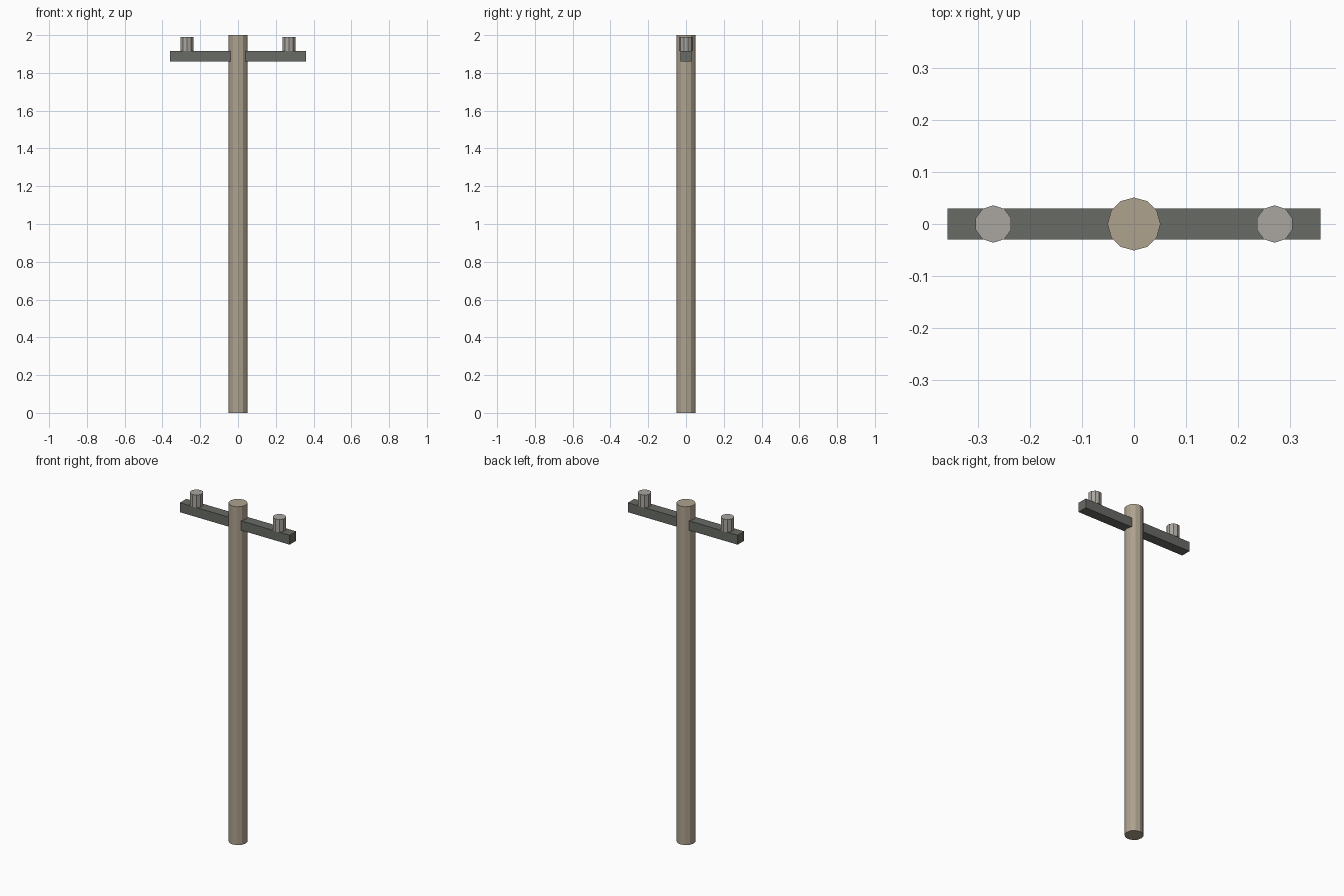
import bpy

if "Cube" in bpy.data.objects:
    bpy.data.objects.remove(bpy.data.objects["Cube"])


def paint(obj, name, color):
    mat = bpy.data.materials.get(name) or bpy.data.materials.new(name)
    mat.diffuse_color = (*color, 1)
    mat.use_nodes = True
    mat.node_tree.nodes["Principled BSDF"].inputs["Base Color"].default_value = mat.diffuse_color
    obj.data.materials.append(mat)


def cylinder(name, sides, radius, x, z0, z1):
    bpy.ops.mesh.primitive_cylinder_add(
        vertices=sides, radius=radius, depth=z1 - z0, location=(x, 0, (z0 + z1) / 2))
    obj = bpy.context.object
    obj.name = name
    return obj


ARM_BOTTOM, ARM_TOP = 1.86, 1.916

# Upright pole
pole = cylinder("pole", 12, 0.051, 0, 0, 2)
paint(pole, "weathered_wood", (0.42, 0.36, 0.27))

# Crossarm running through the pole
bpy.ops.mesh.primitive_cube_add(size=1, location=(0, 0, (ARM_BOTTOM + ARM_TOP) / 2))
arm = bpy.context.object
arm.name = "crossarm"
arm.scale = (0.718, 0.06, ARM_TOP - ARM_BOTTOM)
bpy.ops.object.transform_apply(location=False, rotation=False, scale=True)
paint(arm, "dark_beam", (0.14, 0.145, 0.13))

# Insulators standing on the arm
for side, x in (("left", -0.271), ("right", 0.271)):
    insulator = cylinder(side + "_insulator", 10, 0.036, x, ARM_TOP, 1.99)
    paint(insulator, "insulator_grey", (0.40, 0.38, 0.35))
